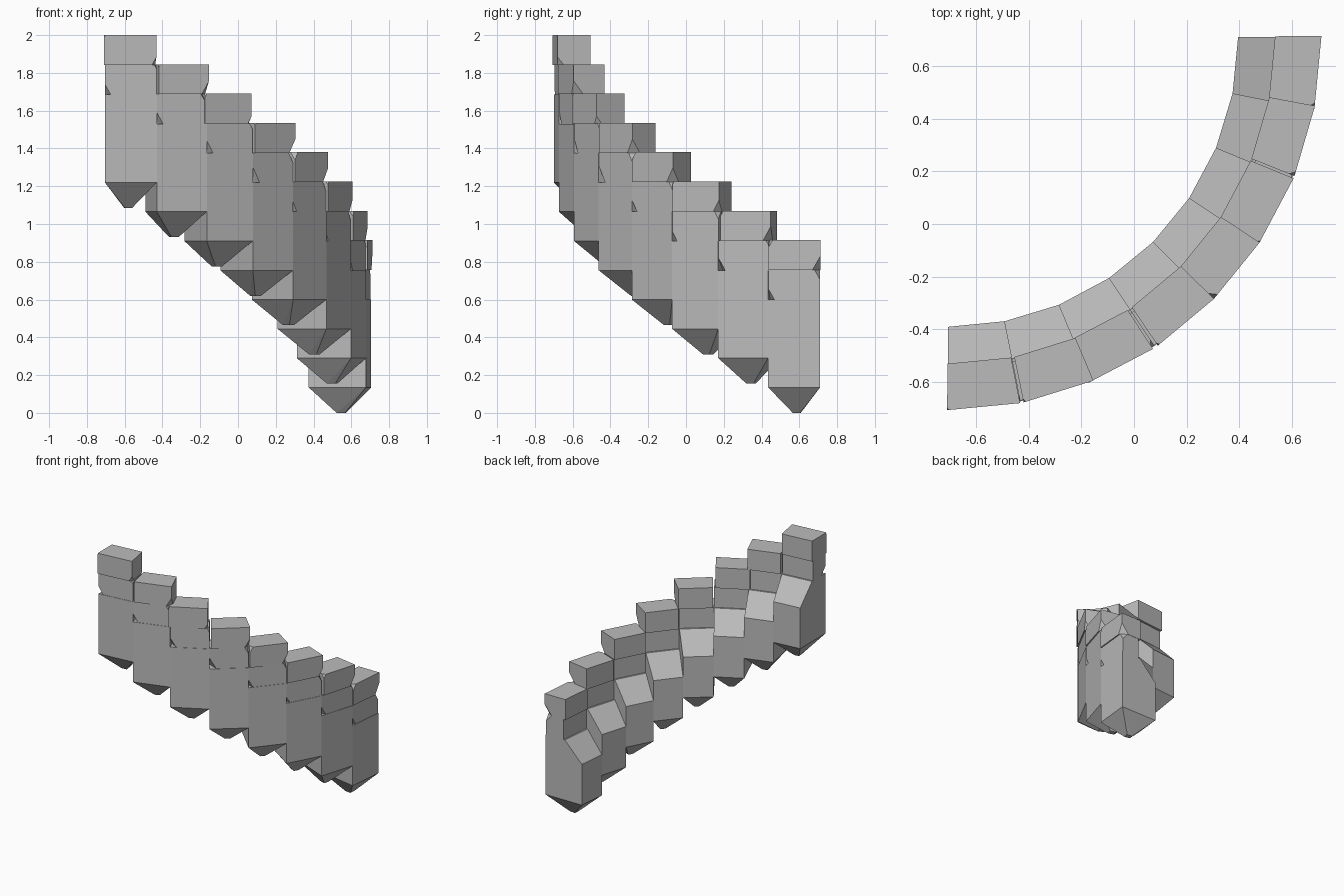
import bpy, bmesh, math, random
from mathutils import Vector

if "Cube" in bpy.data.objects:
    bpy.data.objects.remove(bpy.data.objects["Cube"])

random.seed(4)
STEPS = 8
RISE = 0.155
SWEEP = math.radians(90) / STEPS
CENTRE = Vector((-0.705, 0.71, 0))
R_IN, R_MID, R_OUT = 1.10, 1.245, 1.41

stone = bpy.data.materials.new("grey stone")
stone.use_nodes = True
GREY = (0.5, 0.5, 0.5, 1)
stone.diffuse_color = GREY
stone.node_tree.nodes["Principled BSDF"].inputs["Base Color"].default_value = GREY


def polar(r, a, z):
    return CENTRE + Vector((r * math.cos(a), r * math.sin(a), z))


def hull_stone(name, points, chips=()):
    """Convex stone from its corners; each chip slices one corner off."""
    bm = bmesh.new()
    for p in points:
        bm.verts.new(p)
    bmesh.ops.convex_hull(bm, input=bm.verts[:])
    bmesh.ops.dissolve_limit(bm, angle_limit=0.01, verts=bm.verts[:], edges=bm.edges[:])
    mid = sum(points, Vector()) / len(points)
    for corner, size in chips:
        normal = (corner - mid).normalized()
        geom = bm.verts[:] + bm.edges[:] + bm.faces[:]
        cut = bmesh.ops.bisect_plane(bm, geom=geom, plane_co=corner - normal * size,
                                     plane_no=normal, clear_outer=True)
        edges = [e for e in cut["geom_cut"] if isinstance(e, bmesh.types.BMEdge)]
        bmesh.ops.edgeloop_fill(bm, edges=edges)
    bmesh.ops.recalc_face_normals(bm, faces=bm.faces[:])
    mesh = bpy.data.meshes.new(name)
    bm.to_mesh(mesh)
    bm.free()
    mesh.materials.append(stone)
    bpy.context.collection.objects.link(bpy.data.objects.new(name, mesh))


def wedge(r0, r1, a0, a1, z0, z1):
    return [polar(r, a, z) for z in (z0, z1) for r in (r0, r1) for a in (a0, a1)]


for i in range(STEPS):
    a0 = -math.pi / 2 + i * SWEEP
    a1 = a0 + SWEEP
    am = (a0 + a1) / 2
    base = RISE * (STEPS - 1 - i)
    wall, lip, top = base + 0.135, base + 0.45, base + 0.60

    # Body: sloping inner top, straight walls, blunt pointed underside
    body = [polar(r, a, z) for a in (a0, a1)
            for r, z in ((R_IN, wall), (R_OUT, wall), (R_OUT, top), (R_MID, top), (R_IN, lip))]
    body += [polar(r, am + d, base) for r in (1.235, 1.28) for d in (-0.015, 0.015)]
    hull_stone(f"wall_section_{i + 1}", body)

    # Lower parapet block, chipped along its foot
    low = wedge(R_MID + 0.012, R_OUT - 0.003, a0, a1, top, top + 0.157)
    hull_stone(f"lower_parapet_block_{i + 1}", low,
               [(low[2], random.uniform(0.02, 0.04)), (low[7], random.uniform(0.008, 0.025))])

    # Upper parapet block, turned a little and chipped at its outer corners
    turn = random.uniform(-0.012, 0.012)
    z = top + 0.157
    high = wedge(R_MID - 0.005, R_OUT + 0.006, a0 + turn, a1 + turn, z, base + 0.915)
    hull_stone(f"upper_parapet_block_{i + 1}", high,
               [(high[3], random.uniform(0.015, 0.035)), (high[6], random.uniform(0.004, 0.02))])
